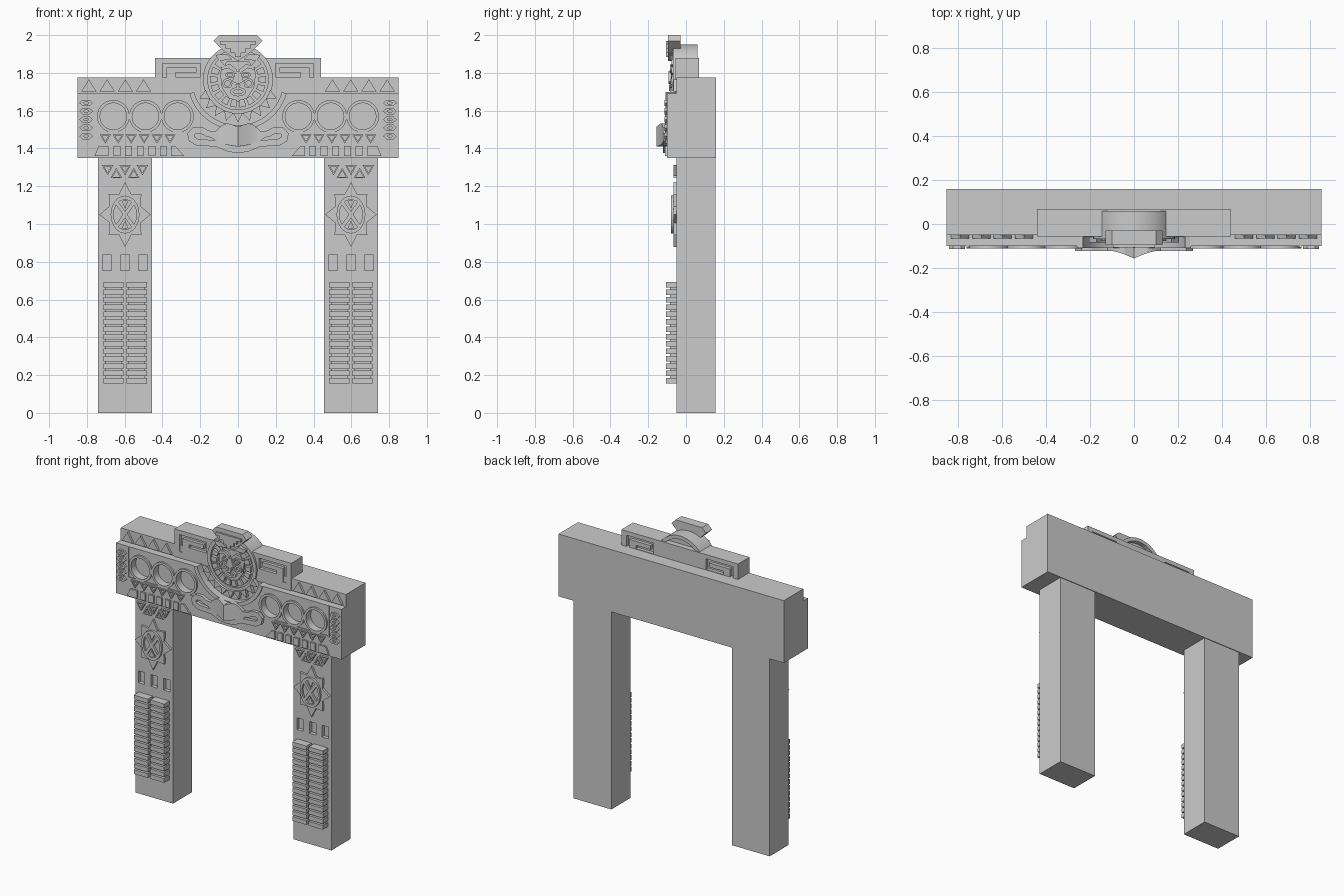
import bpy, bmesh, math
from mathutils import Vector

if "Cube" in bpy.data.objects:
    bpy.data.objects.remove(bpy.data.objects["Cube"])

# ---------- helpers: every solid is an x-z outline pushed along y ----------
def part(name, solids, mirror=False):
    """solids: list of (outline, y_front, y_back, hole_outline or None)"""
    bm = bmesh.new()
    for outline, yf, yb, hole in solids:
        for s in ((1, -1) if mirror else (1,)):
            front = yf if callable(yf) else (lambda x, v=yf: v)
            def loop(pts):
                return ([bm.verts.new((s * x, front(x), z)) for x, z in pts],
                        [bm.verts.new((s * x, yb, z)) for x, z in pts])
            f, b = loop(outline)
            n = len(f)
            if hole:
                hf, hb = loop(hole)
            else:
                bm.faces.new(f)
                bm.faces.new(b[::-1])
            for i in range(n):
                j = (i + 1) % n
                bm.faces.new((f[i], b[i], b[j], f[j]))
                if hole:
                    bm.faces.new((hf[i], hf[j], hb[j], hb[i]))
                    bm.faces.new((f[i], f[j], hf[j], hf[i]))
                    bm.faces.new((b[i], hb[i], hb[j], b[j]))
    bmesh.ops.recalc_face_normals(bm, faces=bm.faces)
    me = bpy.data.meshes.new(name)
    bm.to_mesh(me)
    bm.free()
    ob = bpy.data.objects.new(name, me)
    bpy.context.collection.objects.link(ob)
    return ob

def rect(x0, x1, z0, z1):
    return [(x0, z0), (x1, z0), (x1, z1), (x0, z1)]

def ellipse(cx, cz, rx, rz=None, n=40):
    rz = rz or rx
    return [(cx + rx * math.cos(2 * math.pi * i / n), cz + rz * math.sin(2 * math.pi * i / n)) for i in range(n)]

def tri(cx, cz, w, h, up=1):
    return [(cx - w / 2, cz - up * h / 2), (cx + w / 2, cz - up * h / 2), (cx, cz + up * h / 2)]

def inset(pts, k):
    cx = sum(p[0] for p in pts) / len(pts)
    cz = sum(p[1] for p in pts) / len(pts)
    return [(cx + (x - cx) * k, cz + (z - cz) * k) for x, z in pts]

def arc(cx, cz, r0, r1, a0, a1, n=24):
    angs = [math.radians(a0 + (a1 - a0) * i / n) for i in range(n + 1)]
    return [(cx + r1 * math.cos(a), cz + r1 * math.sin(a)) for a in angs] + \
           [(cx + r0 * math.cos(a), cz + r0 * math.sin(a)) for a in reversed(angs)]

def ribbon(path, w):
    p = [Vector(q) for q in path]
    left, right = [], []
    for i, q in enumerate(p):
        d0 = (q - p[i - 1]).normalized() if i else (p[1] - q).normalized()
        d1 = (p[i + 1] - q).normalized() if i < len(p) - 1 else d0
        t = (d0 + d1).normalized()
        nrm = Vector((-t.y, t.x)) * (w / 2 / max(0.5, t.dot(d0)))
        left.append(tuple(q + nrm))
        right.append(tuple(q - nrm))
    return left + right[::-1]

def cut(target, cutter):
    m = target.modifiers.new("cut", 'BOOLEAN')
    m.operation, m.solver, m.object = 'DIFFERENCE', 'EXACT', cutter
    bpy.context.view_layer.objects.active = target
    bpy.ops.object.modifier_apply(modifier=m.name)
    bpy.data.objects.remove(cutter)

PX = 0.598          # pillar centre
MZ = 1.765          # medallion centre height

# ---------- pillars with three sunken windows ----------
pillars = part("pillars", [(rect(0.455, 0.74, 0, 1.35), -0.05, 0.155, None)], True)
cut(pillars, part("window_cutter", [(rect(PX + d - 0.024, PX + d + 0.024, 0.755, 0.835), -0.1, -0.025, None)
                                    for d in (-0.095, 0, 0.095)], True))

# slatted panels low on the pillars
slats = []
for cx in (PX - 0.062, PX + 0.062):
    slats.append((rect(cx - 0.044, cx + 0.044, 0.16, 0.69), -0.085, -0.045, None))
    for i in range(14):
        z = 0.155 + i * 0.0391
        slats.append((rect(cx - 0.053, cx + 0.053, z, z + 0.029), -0.105, -0.045, None))
part("pillar_slats", slats, True)

# eight-pointed star with a four-leaf oval
star = []
for i in range(16):
    a = math.pi * i / 8
    k = (1, 0.66, 0.9, 0.66)[i % 4]
    star.append((PX + 0.136 * k * math.cos(a), 1.05 + 0.172 * k * math.sin(a)))
part("star_plate", [(star, -0.065, -0.045, None)], True)
oval = ellipse(PX, 1.05, 0.076, 0.1, 32)
part("star_oval", [(oval, -0.08, -0.06, inset(oval, 0.8))] +
     [(ribbon([(PX - s * 0.045, 0.985), (PX + s * 0.045, 1.115)], 0.02), -0.08, -0.06, None) for s in (1, -1)] +
     [(tri(PX, 1.05 + s * 0.055, 0.04, 0.045, -s), -0.075, -0.06, None) for s in (1, -1)], True)

# framed triangles at the pillar heads
heads = [tri(PX + d, 1.285, 0.062, 0.055, -1) for d in (-0.092, 0, 0.092)] + \
        [tri(PX + d, 1.27, 0.062, 0.055, 1) for d in (-0.046, 0.046)]
part("pillar_head_triangles", [(t, -0.065, -0.045, inset(t, 0.6)) for t in heads], True)

# ---------- lintel and its thicker front slab ----------
part("lintel", [(rect(-0.85, 0.85, 1.35, 1.775), -0.05, 0.16, None)])
slab = part("lintel_front_slab", [(rect(-0.85, 0.85, 1.35, 1.692), -0.1, -0.048, None)])
RX = (0.32, 0.49, 0.66)
cut(slab, part("cup_cutter", [(ellipse(x, 1.57, 0.07), -0.2, -0.06, None) for x in RX], True))
cut(slab, part("collar_cutter", [(ellipse(0, MZ, 0.245, n=64), -0.2, -0.06, None)]))
part("round_frames", [(ellipse(x, 1.57, 0.086), -0.112, -0.09, ellipse(x, 1.57, 0.07)) for x in RX], True)
part("slab_border_bars", [(rect(0.26, 0.755, 1.478, 1.487), -0.106, -0.09, None),
                          (rect(0.752, 0.76, 1.478, 1.69), -0.106, -0.09, None)], True)

# triangle and block friezes
part("upper_triangles", [(tri(0.5 + i * 0.0965, 1.733, 0.082, 0.065), -0.065, -0.045, None) for i in range(4)], True)
low = [tri(0.36 + i * 0.0685, 1.45, 0.06, 0.048, -1) for i in range(6)]
part("lower_triangles", [(t, -0.112, -0.09, inset(t, 0.58)) for t in low], True)
blocks = [rect(0.375 + i * 0.062, 0.412 + i * 0.062, 1.36, 1.412) for i in range(5)]
blocks += [[(0.285, 1.36), (0.355, 1.36), (0.355, 1.412), (0.33, 1.412)],
           [(0.685, 1.36), (0.76, 1.36), (0.738, 1.412), (0.685, 1.412)]]
part("lower_blocks", [(b, -0.112, -0.09, None) for b in blocks], True)

# beaded strips at the lintel ends
beads = [(rect(0.79, 0.818, 1.45, 1.655), -0.106, -0.09, None)]
for i in range(5):
    z = 1.465 + i * 0.044
    beads.append((ellipse(0.804, z, 0.036, 0.019, 6), -0.114, -0.09, ellipse(0.804, z, 0.014, 0.007, 6)))
part("end_bead_strips", beads, True)

# ---------- raised upper block with key pattern sunk front and back ----------
block = part("upper_block", [(rect(-0.44, 0.44, 1.69, 1.88), -0.056, 0.068, None)])
key = ribbon([(0.39, 1.735), (0.39, 1.84), (0.21, 1.84), (0.21, 1.79), (0.33, 1.79)], 0.022)
cut(block, part("key_cutter", [(key, -0.2, -0.035, None)], True))
cut(block, part("key_cutter_back", [(key, 0.045, 0.2, None)], True))

# ---------- medallion ----------
disc = ellipse(0, MZ, 0.185, n=64)
part("medallion_rim", [(disc, -0.068, 0.06, ellipse(0, MZ, 0.16, n=64))])
part("medallion_disc", [(ellipse(0, MZ, 0.162, n=64), -0.058, 0.03, None)])
teeth = [(arc(0, MZ, 0.108, 0.148, a - 7, a + 7, 2), -0.078, -0.05, None)
         for a in list(range(-80, 60, 20))]
part("medallion_rays", teeth, True)

# collar: rim around the scoop and outward spikes
part("collar_rim", [(arc(0, MZ, 0.242, 0.268, 196, 344, 40), -0.108, -0.05, None)])
spikes = []
for i in range(9):
    a = math.radians(206 + i * 16)
    spikes.append(([(r * math.cos(a + d), MZ + r * math.sin(a + d))
                    for r, d in ((0.18, -0.14), (0.228, 0), (0.18, 0.14))], -0.085, -0.05, None))
part("collar_spikes", spikes)

# carved mask
shield = [(0, 1.645), (0.05, 1.67), (0.085, 1.72), (0.095, 1.80), (0.06, 1.86),
          (-0.06, 1.86), (-0.095, 1.80), (-0.085, 1.72), (-0.05, 1.67)]
part("mask_plate", [(shield, -0.07, -0.05, None)])
part("mask_brows", [([(0.008, 1.795), (0.05, 1.825), (0.092, 1.815), (0.08, 1.84), (0.04, 1.845), (0.008, 1.82)],
                     -0.085, -0.06, None)], True)
part("mask_eyes", [(ellipse(0.042, 1.79, 0.025, 0.016, 20), -0.08, -0.06, ellipse(0.042, 1.79, 0.014, 0.008, 20))], True)
part("mask_nose", [([(-0.012, 1.81), (0.012, 1.81), (0.03, 1.755), (0, 1.74), (-0.03, 1.755)], -0.092, -0.06, None)])
part("mask_cheeks", [(ellipse(0.056, 1.745, 0.026, n=20), -0.082, -0.06, ellipse(0.056, 1.745, 0.014, n=20))], True)
part("mask_mouth", [(ellipse(0, 1.7, 0.042, 0.024, 24), -0.085, -0.06, ellipse(0, 1.7, 0.026, 0.01, 24)),
                    (tri(0, 1.722, 0.03, 0.035, -1), -0.09, -0.06, None)])

# fan-shaped crown with a stepped face
crown = [(0, 1.862), (0.06, 1.905), (0.085, 1.925), (0.13, 1.97), (0.1, 2.0),
         (-0.1, 2.0), (-0.13, 1.97), (-0.085, 1.925), (-0.06, 1.905)]
part("crown", [([(x, z) for x, z in crown if z > 1.9], -0.095, -0.03, None), (crown, -0.095, -0.055, None)])
step = [(0.015, 1.885), (0.015, 1.905), (0.04, 1.905), (0.04, 1.928), (0.065, 1.928), (0.065, 1.95), (0.095, 1.95), (0.095, 1.97)]
part("crown_steps", [(step + [(-x, z) for x, z in step[::-1]], -0.107, -0.09, None)])
part("crown_wings", [([(0.06, 1.9), (0.12, 1.895), (0.1, 1.865), (0.03, 1.87)], -0.085, -0.05, None)], True)

# ---------- scrolls and ridged lip under the medallion ----------
scroll = [(-0.002, 1.392), (0.05, 1.4), (0.11, 1.425), (0.17, 1.43), (0.215, 1.432), (0.245, 1.45),
          (0.25, 1.475), (0.23, 1.496), (0.195, 1.497), (0.16, 1.478), (0.11, 1.47)]
part("scrolls", [(ribbon(scroll, 0.034), -0.122, -0.09, None)], True)
xs = [0, 0.02, 0.04, 0.06, 0.08, 0.1, 0.12, 0.14]
top = [1.515, 1.522, 1.53, 1.532, 1.525, 1.51, 1.49, 1.46]
bot = [1.41, 1.413, 1.416, 1.42, 1.425, 1.432, 1.442, 1.455]
ridge = lambda x: -0.122 - 0.034 * max(0, 1 - abs(x) / 0.1) ** 1.3
part("ridged_lip", [([(xs[i], bot[i]), (xs[i + 1], bot[i + 1]), (xs[i + 1], top[i + 1]), (xs[i], top[i])],
                     ridge, -0.09, None) for i in range(7)], True)

# smooth the round walls, keep edges sharp
bpy.ops.object.select_all(action='SELECT')
bpy.ops.object.shade_smooth_by_angle(angle=math.radians(20))
